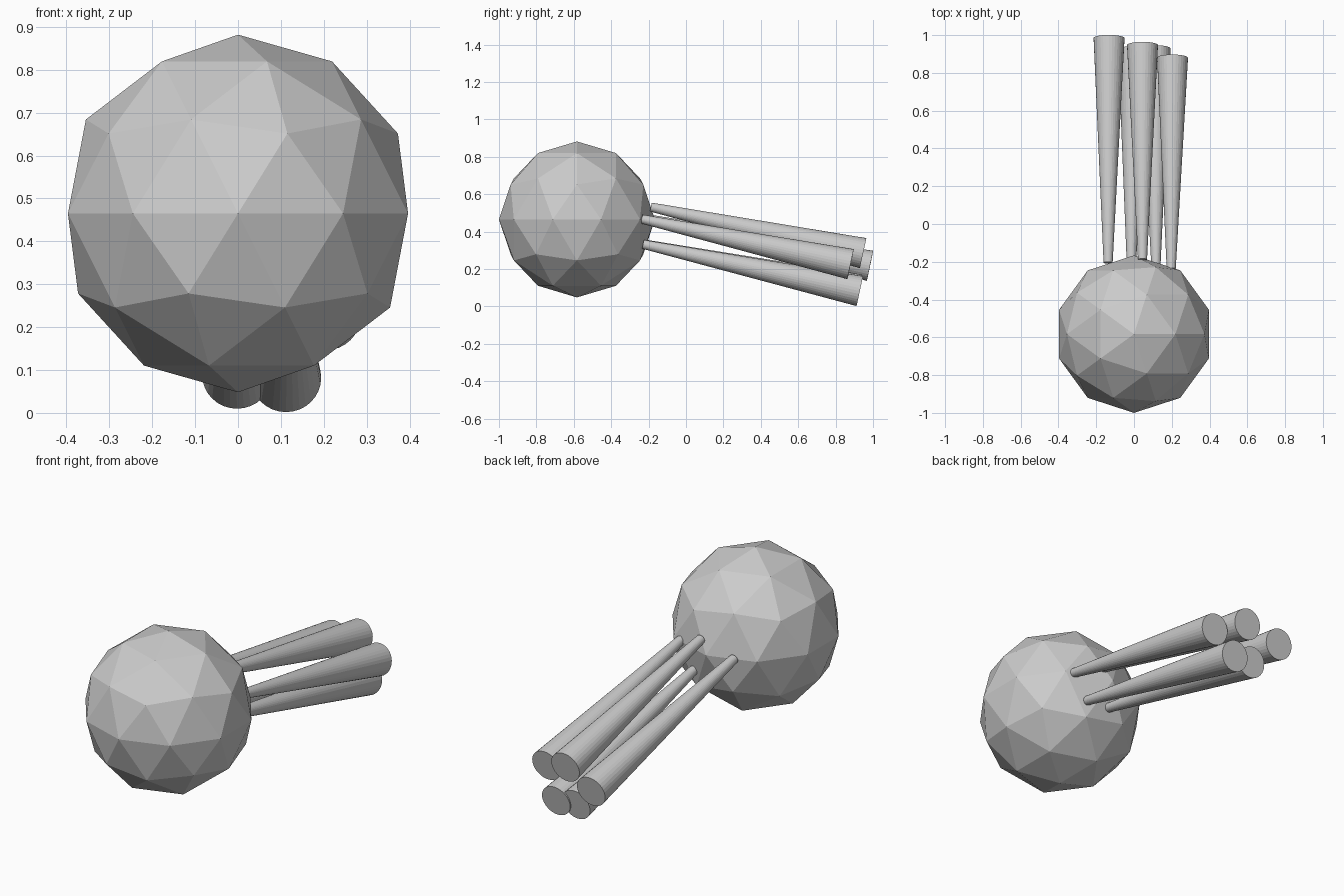
import bpy
from mathutils import Vector

if "Cube" in bpy.data.objects:
    bpy.data.objects.remove(bpy.data.objects["Cube"])

# Faceted ball head
bpy.ops.mesh.primitive_ico_sphere_add(subdivisions=2, radius=0.417, location=(0, -0.583, 0.465))
bpy.context.object.name = "ball"


def tapered_rod(name, tip, end, r_tip=0.024, r_end=0.082):
    """Truncated cone running from a thin tip to a wide flat end."""
    tip, end = Vector(tip), Vector(end)
    axis = end - tip
    bpy.ops.mesh.primitive_cone_add(vertices=32, radius1=r_tip, radius2=r_end,
                                    depth=axis.length, location=(tip + end) / 2)
    rod = bpy.context.object
    rod.name = name
    rod.rotation_mode = 'QUATERNION'
    rod.rotation_quaternion = axis.to_track_quat('Z', 'Y')


# Five rods fanning out of the back of the ball: (tip centre, wide end centre)
rods = [
    ((-0.137, -0.205, 0.468), (-0.132, 0.984, 0.217)),
    ((0.045, -0.188, 0.531), (0.045, 0.947, 0.285)),
    ((0.197, -0.237, 0.467), (0.204, 0.880, 0.226)),
    ((0.116, -0.230, 0.332), (0.112, 0.929, 0.082)),
    ((-0.014, -0.220, 0.333), (-0.002, 0.924, 0.090)),
]
for i, (tip, end) in enumerate(rods, 1):
    tapered_rod(f"rod_{i}", tip, end)
